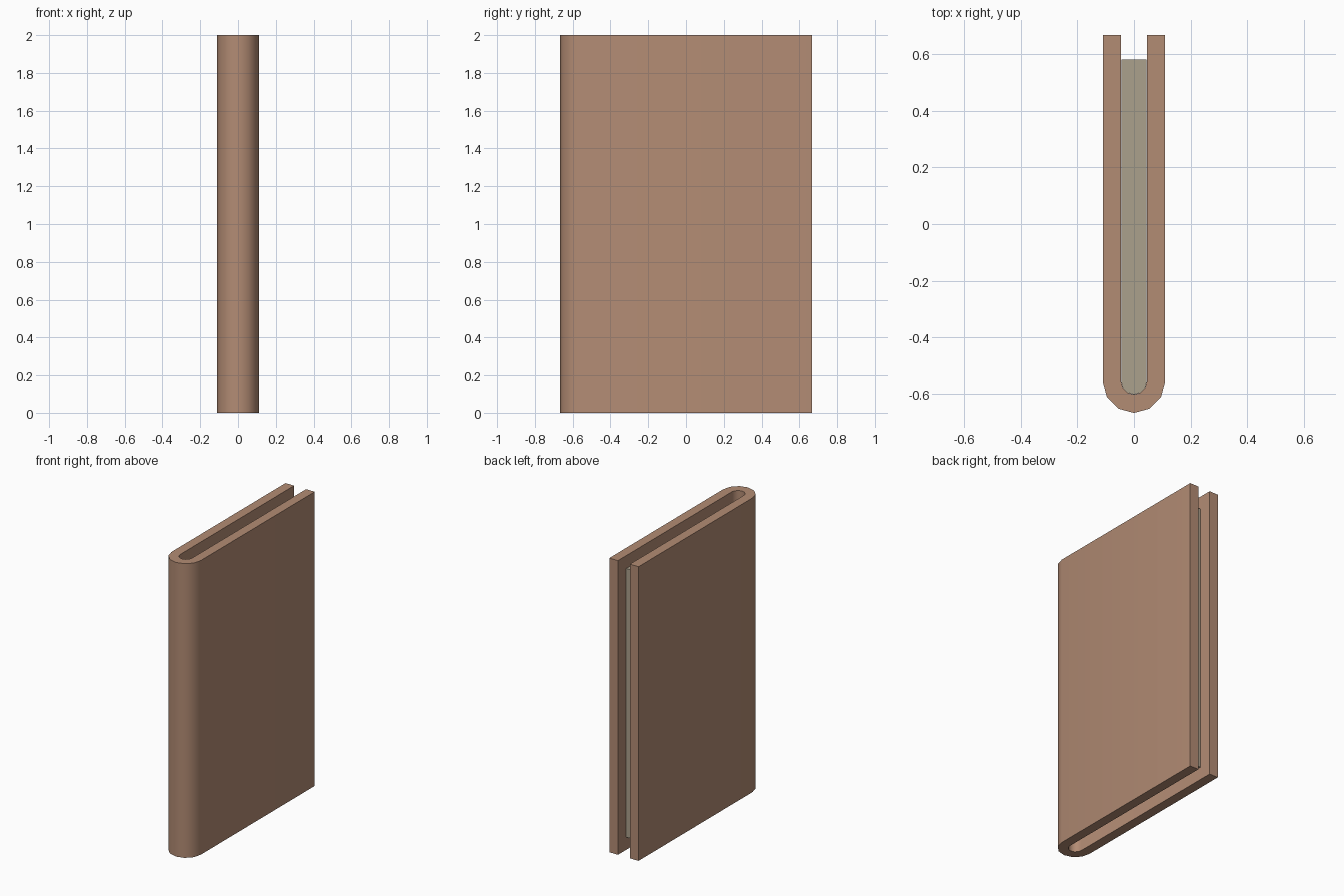
import bpy, bmesh, math

if "Cube" in bpy.data.objects:
    bpy.data.objects.remove(bpy.data.objects["Cube"])

HEIGHT = 2.0
BACK = 0.667        # open edge of the cover
SPINE_Y = -0.557    # centre of the rounded spine
R_OUT, R_IN = 0.11, 0.045


def material(name, rgb):
    m = bpy.data.materials.new(name)
    m.diffuse_color = (*rgb, 1)
    m.use_nodes = True
    m.node_tree.nodes["Principled BSDF"].inputs["Base Color"].default_value = m.diffuse_color
    return m


def u_profile(r, back, steps=6):
    """U-shaped path: left open end, round the spine, right open end."""
    arc = [(-r * math.cos(math.pi * i / steps),
            SPINE_Y - r * math.sin(math.pi * i / steps)) for i in range(steps + 1)]
    return [(-r, back)] + arc + [(r, back)]


def extruded(name, polygons, z0, z1, mat):
    """Raise a flat outline made of joined polygons from z0 to z1."""
    bm = bmesh.new()
    for poly in polygons:
        bm.faces.new([bm.verts.new((x, y, z0)) for x, y in poly])
    bmesh.ops.remove_doubles(bm, verts=bm.verts, dist=1e-5)
    geom = bmesh.ops.extrude_face_region(bm, geom=bm.faces[:], use_keep_orig=True)["geom"]
    top = [g for g in geom if isinstance(g, bmesh.types.BMVert)]
    bmesh.ops.translate(bm, verts=top, vec=(0, 0, z1 - z0))
    bmesh.ops.recalc_face_normals(bm, faces=bm.faces)
    me = bpy.data.meshes.new(name)
    bm.to_mesh(me)
    bm.free()
    me.materials.append(mat)
    ob = bpy.data.objects.new(name, me)
    bpy.context.collection.objects.link(ob)
    bpy.ops.object.select_all(action='DESELECT')
    ob.select_set(True)
    bpy.context.view_layer.objects.active = ob
    bpy.ops.object.shade_smooth_by_angle(angle=math.radians(40))
    return ob


leather = material("brown leather", (0.45, 0.262, 0.175))
paper = material("grey paper", (0.41, 0.355, 0.265))

# Cover: two boards joined by a rounded spine
outer, inner = u_profile(R_OUT, BACK), u_profile(R_IN, BACK)
quads = [(outer[i], outer[i + 1], inner[i + 1], inner[i])
         for i in range(len(outer) - 1)]
extruded("cover", quads, 0, HEIGHT, leather)

# Page block: fills the cover, set back from the three open edges
extruded("pages", [u_profile(R_IN - 0.0005, 0.58)], 0.087, HEIGHT - 0.087, paper)
